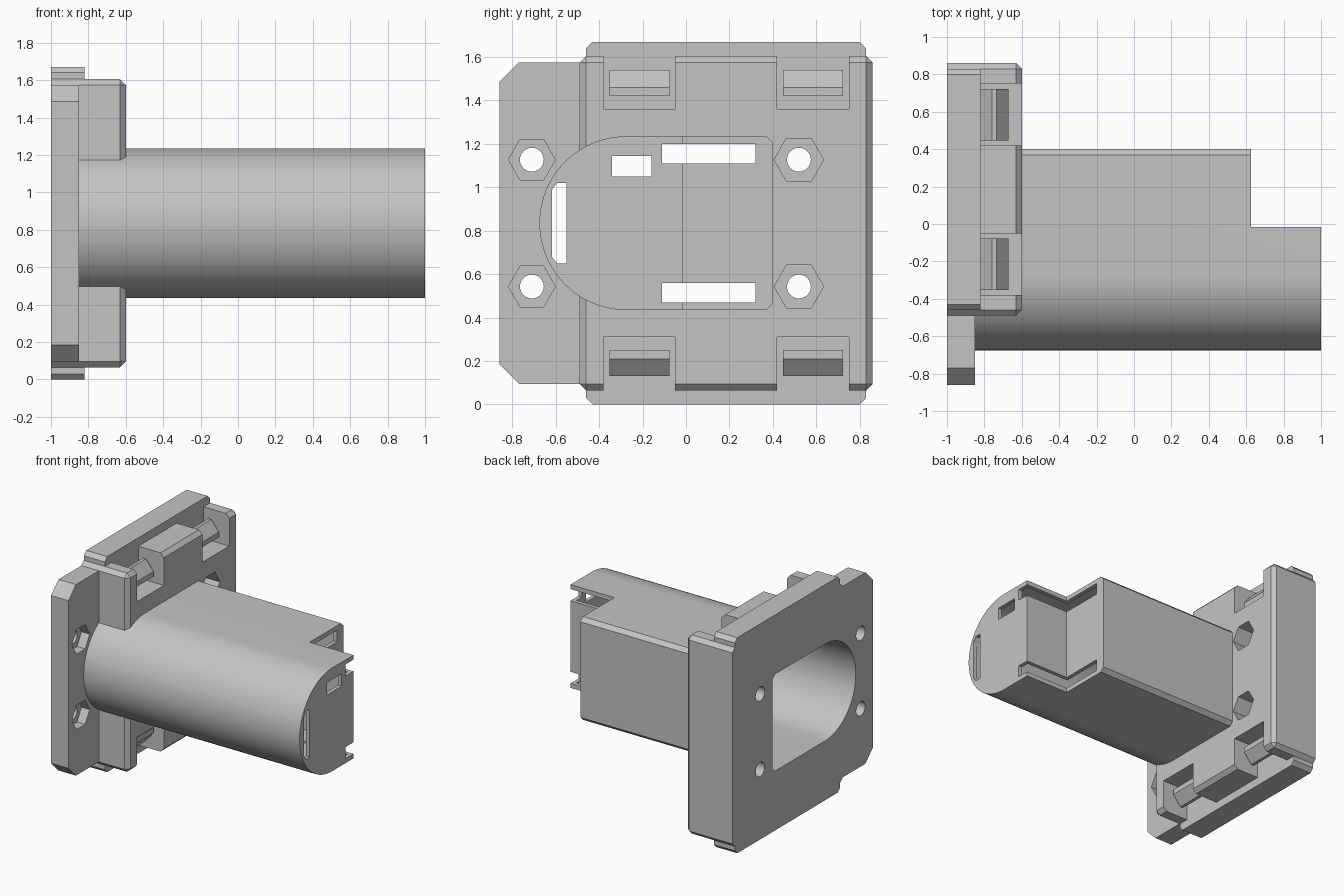
import bpy, bmesh, math

if "Cube" in bpy.data.objects:
    bpy.data.objects.remove(bpy.data.objects["Cube"], do_unlink=True)

grey = bpy.data.materials.new("light grey plastic")
grey.use_nodes = True
colour = (0.55, 0.55, 0.55, 1)
grey.diffuse_color = colour
grey.node_tree.nodes["Principled BSDF"].inputs["Base Color"].default_value = colour

MID = 0.835  # height of the plane of symmetry


def finish(name, bm):
    bmesh.ops.recalc_face_normals(bm, faces=bm.faces)
    mesh = bpy.data.meshes.new(name)
    bm.to_mesh(mesh)
    bm.free()
    mesh.materials.append(grey)
    ob = bpy.data.objects.new(name, mesh)
    bpy.context.collection.objects.link(ob)
    return ob


def prism(name, outline, x0, x1):
    """Extrude a (y, z) outline along x."""
    bm = bmesh.new()
    face = bm.faces.new([bm.verts.new((x0, y, z)) for y, z in outline])
    new = bmesh.ops.extrude_face_region(bm, geom=[face])["geom"]
    verts = [v for v in new if isinstance(v, bmesh.types.BMVert)]
    bmesh.ops.translate(bm, verts=verts, vec=(x1 - x0, 0, 0))
    return finish(name, bm)


def box(name, x0, x1, y0, y1, z0, z1):
    return prism(name, [(y0, z0), (y1, z0), (y1, z1), (y0, z1)], x0, x1)


def polygon(y, z, r, sides):
    return [(y + r * math.cos(math.tau * i / sides),
             z + r * math.sin(math.tau * i / sides)) for i in range(sides)]


def combine(target, tool, operation):
    """Apply a boolean and discard the tool."""
    mod = target.modifiers.new("boolean", 'BOOLEAN')
    mod.operation = operation
    mod.solver = 'EXACT'
    mod.object = tool
    bpy.context.view_layer.objects.active = target
    bpy.ops.object.modifier_apply(modifier=mod.name)
    bpy.data.objects.remove(tool, do_unlink=True)


def stepped_tube(name, r, flat, x0, x1, step_x, step_y):
    """Round-fronted, flat-backed bar with a stepped far end."""
    n, c = 48, 0.03
    arc = [math.pi * (0.5 + i / n) for i in range(n + 1)]
    outline = [(-0.275 + r * math.cos(a), MID + r * math.sin(a)) for a in arc]
    outline += [(flat - c, MID - r), (flat, MID - r + c),
                (flat, MID + r - c), (flat - c, MID + r)]
    bar = prism(name, outline, x0, x1)
    combine(bar, box("step", step_x, 1.5, step_y, 1, -1, 2), 'DIFFERENCE')
    return bar


# Thick block with chamfered edges everywhere but the mounting face
mount = box("tube_mount", -1, -0.6, -0.49, 0.86, 0.065, 1.605)
bm = bmesh.new()
bm.from_mesh(mount.data)
edges = [e for e in bm.edges if max(v.co.x for v in e.verts) > -0.9]
bmesh.ops.bevel(bm, geom=edges, offset=0.03, segments=1, affect='EDGES')
bm.to_mesh(mount.data)
bm.free()

# Thin side plate with clipped corners
c = 0.09
combine(mount, prism("side_plate", [
    (0, 0.095), (-0.86 + c, 0.095), (-0.86, 0.095 + c),
    (-0.86, 1.575 - c), (-0.86 + c, 1.575), (0, 1.575)], -1, -0.85), 'UNION')

# Flange standing above and below the block
c = 0.03
combine(mount, prism("flange", [
    (-0.46 + c, 0), (0.83 - c, 0), (0.83, c), (0.83, 1.67 - c),
    (0.83 - c, 1.67), (-0.46 + c, 1.67), (-0.46, 1.67 - c), (-0.46, c)],
    -1, -0.82), 'UNION')

# Hollow tube
combine(mount, stepped_tube("tube", 0.4, 0.4, -0.95, 1, 0.625, -0.015), 'UNION')
combine(mount, stepped_tube("cavity", 0.375, 0.37, -1.1, 0.97, 0.595, -0.045),
        'DIFFERENCE')

# Openings in the tube end
for z in (1.155, 2 * MID - 1.155):
    combine(mount, box("long_slot", 0.5, 1.1, -0.11, 0.32, z - 0.045, z + 0.045),
            'DIFFERENCE')
combine(mount, box("small_window", 0.9, 1.1, -0.34, -0.16, 1.05, 1.145), 'DIFFERENCE')
combine(mount, prism("curved_window", [
    (-0.55, 0.65), (-0.595, 0.65), (-0.618, 0.68),
    (-0.618, 0.99), (-0.595, 1.02), (-0.55, 1.02)], 0.9, 1.1), 'DIFFERENCE')

# Screw holes with hexagonal nut pockets
for y, r in ((-0.71, 0.108), (0.52, 0.114)):
    for z in (1.127, 2 * MID - 1.127):
        combine(mount, prism("nut_pocket", polygon(y, z, r, 6), -0.92, -0.5), 'DIFFERENCE')
        combine(mount, prism("screw_hole", polygon(y, z, 0.055, 24), -1.1, -0.5),
                'DIFFERENCE')

# Notches in the top and bottom edges, each holding a snap hook
hook = [(-0.83, 1.42), (-0.67, 1.42), (-0.67, 1.46),
        (-0.735, 1.54), (-0.76, 1.54), (-0.83, 1.46)]
for side, y in (("front", -0.215), ("back", 0.585)):
    for level in ("top", "bottom"):
        up = level == "top"
        z0, z1 = (1.36, 1.75) if up else (-0.08, 2 * MID - 1.36)
        combine(mount, box("notch", -0.82, -0.5, y - 0.165, y + 0.165, z0, z1),
                'DIFFERENCE')
        bm = bmesh.new()
        rings = [[bm.verts.new((x, yy, z if up else 2 * MID - z)) for x, z in hook]
                 for yy in (y - 0.138, y + 0.138)]
        for ring in rings:
            bm.faces.new(ring)
        for i in range(len(hook)):
            bm.faces.new((rings[0][i - 1], rings[0][i], rings[1][i], rings[1][i - 1]))
        finish(f"{side}_{level}_hook", bm)

# Smooth the round faces, keep the corners crisp
bpy.ops.object.select_all(action='DESELECT')
mount.select_set(True)
bpy.context.view_layer.objects.active = mount
bpy.ops.object.shade_smooth_by_angle(angle=math.radians(25))
